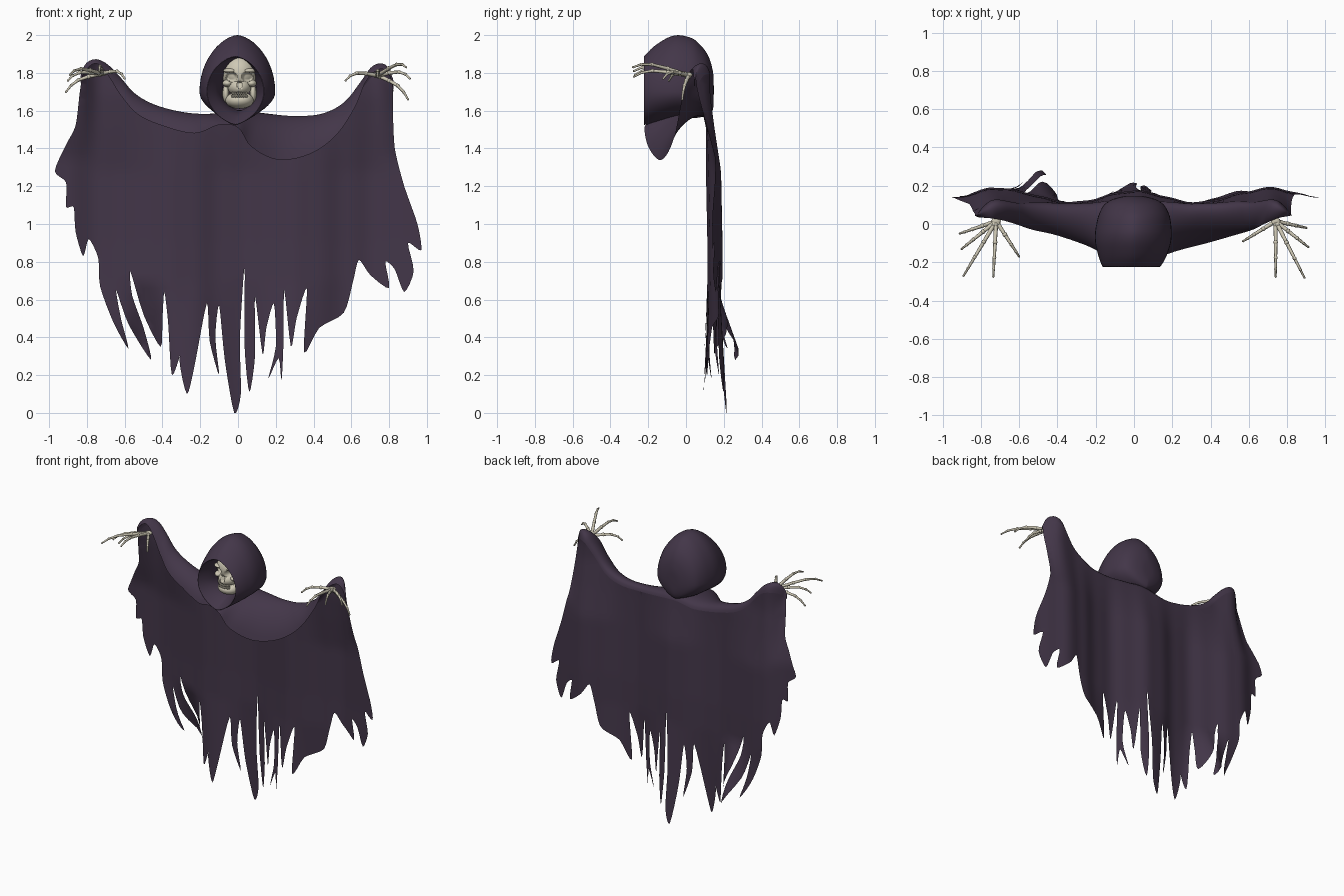
import bpy, bmesh, math
from mathutils import Vector, Matrix
from mathutils.geometry import delaunay_2d_cdt


def material(name, rgb):
    m = bpy.data.materials.new(name)
    m.diffuse_color = (*rgb, 1)
    return m


CLOTH = material("dark purple cloth", (0.056, 0.037, 0.066))
BONE = material("old bone", (0.62, 0.58, 0.46))


def add_object(name, bm, mat):
    me = bpy.data.meshes.new(name)
    bm.to_mesh(me)
    bm.free()
    me.materials.append(mat)
    me.polygons.foreach_set("use_smooth", [True] * len(me.polygons))
    ob = bpy.data.objects.new(name, me)
    bpy.context.collection.objects.link(ob)
    return ob


def spline(pts, n, k=0.5):
    """Smooth open curve through points of any dimension."""
    out = []
    for i in range(len(pts) - 1):
        a, b = Vector(pts[i]), Vector(pts[i + 1])
        ta = k * (b - Vector(pts[max(i - 1, 0)]))
        tb = k * (Vector(pts[min(i + 2, len(pts) - 1)]) - a)
        for j in range(n):
            t = j / n
            out.append(a * (2*t**3 - 3*t*t + 1) + ta * (t**3 - 2*t*t + t)
                       + b * (3*t*t - 2*t**3) + tb * (t**3 - t*t))
    return out + [Vector(pts[-1])]


def loft(bm, rows, closed=False):
    vs = [[bm.verts.new(p) for p in r] for r in rows]
    n = len(rows[0])
    for a, b in zip(vs, vs[1:]):
        for j in range(n if closed else n - 1):
            k = (j + 1) % n
            bm.faces.new((a[j], a[k], b[k], b[j]))


def clamp(v):
    return max(0.0, min(1.0, v))


def cloth_y(x, z):
    """Depth of the hanging sheet: soft folds, curled strands."""
    s = clamp((1.68 - z) / 0.4)
    y = 0.108 + 0.025 * s + 0.03 * s * math.cos(2 * math.pi * x / 0.65)
    y += 0.003 * s * math.sin(38 * x) + 0.012 * clamp((1.5 - z) / 0.6)
    y += 0.028 * clamp((abs(x) - 0.6) / 0.15)
    y -= 0.085 * clamp((abs(x) - 0.70) / 0.12) ** 2 * clamp((z - 1.35) / 0.4)
    low = max(0, 0.7 - z)
    y += low * (0.055 * (1 + math.cos(4 * math.pi * x)) - 0.05)
    return y + low * 0.3 * math.exp(-((x + 0.5) / 0.08) ** 2)


# shoulder stations: ridge x, ridge z, front edge x, y, z
stations = [
    (-0.83, 1.80, -0.835, 0.045, 1.74), (-0.80, 1.85, -0.81, 0.035, 1.81),
    (-0.75, 1.865, -0.75, 0.03, 1.85), (-0.69, 1.845, -0.69, 0.02, 1.79),
    (-0.62, 1.78, -0.62, 0.0, 1.68), (-0.55, 1.70, -0.53, -0.03, 1.58),
    (-0.45, 1.64, -0.40, -0.06, 1.52), (-0.30, 1.60, -0.23, -0.12, 1.48),
    (-0.15, 1.585, -0.10, -0.19, 1.525), (0.0, 1.61, 0.0, -0.22, 1.51),
    (0.15, 1.60, 0.07, -0.20, 1.41), (0.30, 1.59, 0.21, -0.145, 1.34),
    (0.45, 1.60, 0.38, -0.10, 1.37), (0.57, 1.66, 0.52, -0.06, 1.47),
    (0.66, 1.77, 0.62, -0.03, 1.62), (0.71, 1.83, 0.68, 0.0, 1.76),
    (0.75, 1.845, 0.75, 0.03, 1.82), (0.79, 1.83, 0.80, 0.04, 1.79),
    (0.82, 1.77, 0.825, 0.045, 1.70)]
smooth_stations = spline(stations, 5)
DROP = 0.05

# tattered outline of the sheet, left half then right half
left = [(-0.84, 1.68), (-0.86, 1.52), (-0.91, 1.42), (-0.97, 1.28), (-0.91, 1.22),
        (-0.91, 1.09), (-0.87, 1.09), (-0.86, 0.96), (-0.82, 0.83), (-0.79, 0.92),
        (-0.74, 0.82), (-0.73, 0.67), (-0.66, 0.48), (-0.58, 0.34), (-0.62, 0.5),
        (-0.645, 0.65), (-0.58, 0.47), (-0.46, 0.28), (-0.50, 0.45), (-0.56, 0.62),
        (-0.57, 0.75), (-0.50, 0.52), (-0.41, 0.35), (-0.40, 0.5), (-0.39, 0.64),
        (-0.37, 0.48), (-0.35, 0.2), (-0.30, 0.33), (-0.28, 0.43), (-0.31, 0.28),
        (-0.27, 0.1), (-0.23, 0.25), (-0.165, 0.58), (-0.15, 0.38), (-0.10, 0.2),
        (-0.12, 0.4), (-0.10, 0.57), (-0.07, 0.28), (-0.02, 0.0)]
right = [(0.015, 0.1), (0.01, 0.4), (0.035, 0.78), (0.035, 0.35), (0.06, 0.11),
         (0.09, 0.3), (0.09, 0.62), (0.13, 0.31), (0.15, 0.45), (0.19, 0.58),
         (0.20, 0.35), (0.16, 0.18), (0.215, 0.29), (0.23, 0.17), (0.24, 0.35),
         (0.245, 0.65), (0.28, 0.35), (0.31, 0.5), (0.365, 0.66), (0.35, 0.32),
         (0.43, 0.45), (0.56, 0.53), (0.61, 0.70), (0.64, 0.81), (0.70, 0.73),
         (0.80, 0.66), (0.78, 0.80), (0.83, 0.76), (0.88, 0.64), (0.93, 0.75),
         (0.90, 0.9), (0.97, 0.86), (0.95, 1.0), (0.88, 1.2), (0.83, 1.4),
         (0.82, 1.6)]
outline = spline(left + right, 4, 0.38)
outline += [Vector((s[0], s[1] - DROP)) for s in reversed(smooth_stations)]
n = len(outline)
grid = [Vector((-0.98 + 0.03 * i, 0.02 + 0.04 * j)) for i in range(66) for j in range(47)]
vs, _, fs, *_ = delaunay_2d_cdt(outline + grid, [(i, (i + 1) % n) for i in range(n)],
                                [], 1, 1e-5)
bm = bmesh.new()
bv = [bm.verts.new((p.x, cloth_y(p.x, p.y), p.y)) for p in vs]
for f in fs:
    bm.faces.new([bv[i] for i in f])
bmesh.ops.delete(bm, geom=[v for v in bm.verts if not v.link_faces], context='VERTS')
add_object("tattered_cloak", bm, CLOTH)

# cowl draped over shoulders and arms
rows = []
for rx, rz, fx, fy, fz in smooth_stations:
    z0 = rz - DROP
    p0 = Vector((rx, cloth_y(rx, z0), z0))
    p3 = Vector((fx, fy, fz))
    p1 = Vector((rx, p0.y - 0.01, rz + 0.035))
    p2 = Vector(((rx + fx) / 2, p0.y + (fy - p0.y) * 0.75, rz + 0.01 - 0.25 * (rz - fz)))
    rows.append([p0 * (1-t)**3 + p1 * 3*t*(1-t)**2 + p2 * 3*t*t*(1-t) + p3 * t**3
                 for t in [i / 14 for i in range(15)]])
bm = bmesh.new()
loft(bm, rows)
add_object("shoulder_cowl", bm, CLOTH)

# hood: lining funnel, rim, outer shell (y, half width, top, bottom, x shift)
sections = [(-0.08, 0.088, 1.865, 1.60, 0.008), (-0.15, 0.108, 1.88, 1.58, 0.004),
            (-0.215, 0.145, 1.885, 1.535, -0.012), (-0.22, 0.153, 1.89, 1.525, -0.013),
            (-0.17, 0.177, 1.94, 1.535, -0.008), (-0.10, 0.197, 1.985, 1.55, -0.005),
            (-0.04, 0.20, 2.0, 1.56, -0.003), (0.04, 0.187, 1.98, 1.56, 0),
            (0.10, 0.157, 1.92, 1.57, 0), (0.13, 0.11, 1.86, 1.58, 0),
            (0.145, 0.05, 1.79, 1.62, 0), (0.147, 0.001, 1.72, 1.70, 0)]
rows = []
for y, hw, top, bot, dx in spline(sections, 3, 0.4):
    zc = min(1.70, top)
    row = []
    for i in range(48):
        a = 2 * math.pi * i / 48
        c, s = math.cos(a), math.sin(a)
        e = 1.2 if c > 0 else 1.4
        row.append((dx + hw * math.copysign(abs(s) ** e, s), y,
                    zc + c * ((top - zc) if c > 0 else (zc - bot))))
    rows.append(row)
bm = bmesh.new()
loft(bm, rows, closed=True)
bmesh.ops.recalc_face_normals(bm, faces=bm.faces)
add_object("hood", bm, CLOTH)


def ball(bm, c, r, seg=20):
    r = r if isinstance(r, tuple) else (r, r, r)
    bmesh.ops.create_uvsphere(bm, u_segments=seg, v_segments=seg // 2, radius=1,
                              matrix=Matrix.Translation(c) @ Matrix.Diagonal((*r, 1)))


# skull: overlapping ellipsoids, sockets and nose pressed in
CX = 0.008
bm = bmesh.new()
ball(bm, (CX, -0.08, 1.80), (0.095, 0.105, 0.10), 96)
ball(bm, (CX, -0.115, 1.725), (0.062, 0.075, 0.05), 80)
ball(bm, (CX, -0.11, 1.655), (0.075, 0.072, 0.045), 48)
for s in (-1, 1):
    ball(bm, (CX + s * 0.063, -0.13, 1.745), (0.027, 0.04, 0.02), 40)
    ball(bm, (CX + s * 0.045, -0.145, 1.812), (0.042, 0.038, 0.014), 40)
    ball(bm, (CX + s * 0.072, -0.09, 1.69), (0.018, 0.04, 0.05), 24)
pits = [(CX - 0.042, 1.778, 0.03, 0.026, 0.04), (CX + 0.042, 1.778, 0.03, 0.026, 0.04),
        (CX, 1.735, 0.014, 0.02, 0.05), (CX, 1.684, 0.05, 0.014, 0.025)]
for v in bm.verts:
    if v.co.y < -0.09:
        for x, z, rx, rz, depth in pits:
            d = ((v.co.x - x) / rx) ** 2 + ((v.co.z - z) / rz) ** 2
            if d < 1:
                v.co.y += depth * min(1, 2.5 * (1 - d))
add_object("skull", bm, BONE)

# two rows of teeth
bm = bmesh.new()
for i in range(-4, 5):
    for z in (1.691, 1.676):
        a = i * 0.17
        ball(bm, (CX + 0.06 * math.sin(a), -0.122 - 0.055 * math.cos(a), z),
             (0.0052, 0.008, 0.008), 8)
add_object("teeth", bm, BONE)


def bone(bm, p, q, r):
    d = q - p
    bmesh.ops.create_cone(bm, segments=8, radius1=r, radius2=r * 0.8, depth=d.length,
                          matrix=Matrix.Translation((p + q) / 2)
                          @ d.to_track_quat('Z', 'Y').to_matrix().to_4x4())
    ball(bm, p, r * 1.3, 8)
    ball(bm, q, r * 0.95, 8)


def hand(name, wrist, tips):
    bm = bmesh.new()
    w = Vector(wrist)
    ball(bm, w, (0.025, 0.02, 0.014), 12)
    for tip in tips:
        t = Vector(tip)
        pts = [w.lerp(t, f) + Vector((0, 0, up))
               for f, up in ((0.06, 0), (0.38, 0.018), (0.66, 0.028), (0.86, 0.02), (1, 0))]
        for i in range(4):
            bone(bm, pts[i], pts[i + 1], 0.0115 - 0.0017 * i)
    add_object(name, bm, BONE)


hand("left_hand", (-0.72, 0.015, 1.80),
     [(-0.91, -0.05, 1.70), (-0.90, -0.13, 1.76), (-0.89, -0.27, 1.79),
      (-0.735, -0.275, 1.81), (-0.60, -0.17, 1.77)])
hand("right_hand", (0.74, 0.015, 1.79),
     [(0.57, -0.09, 1.76), (0.74, -0.275, 1.78), (0.89, -0.28, 1.83),
      (0.91, -0.12, 1.77), (0.90, -0.02, 1.66)])
